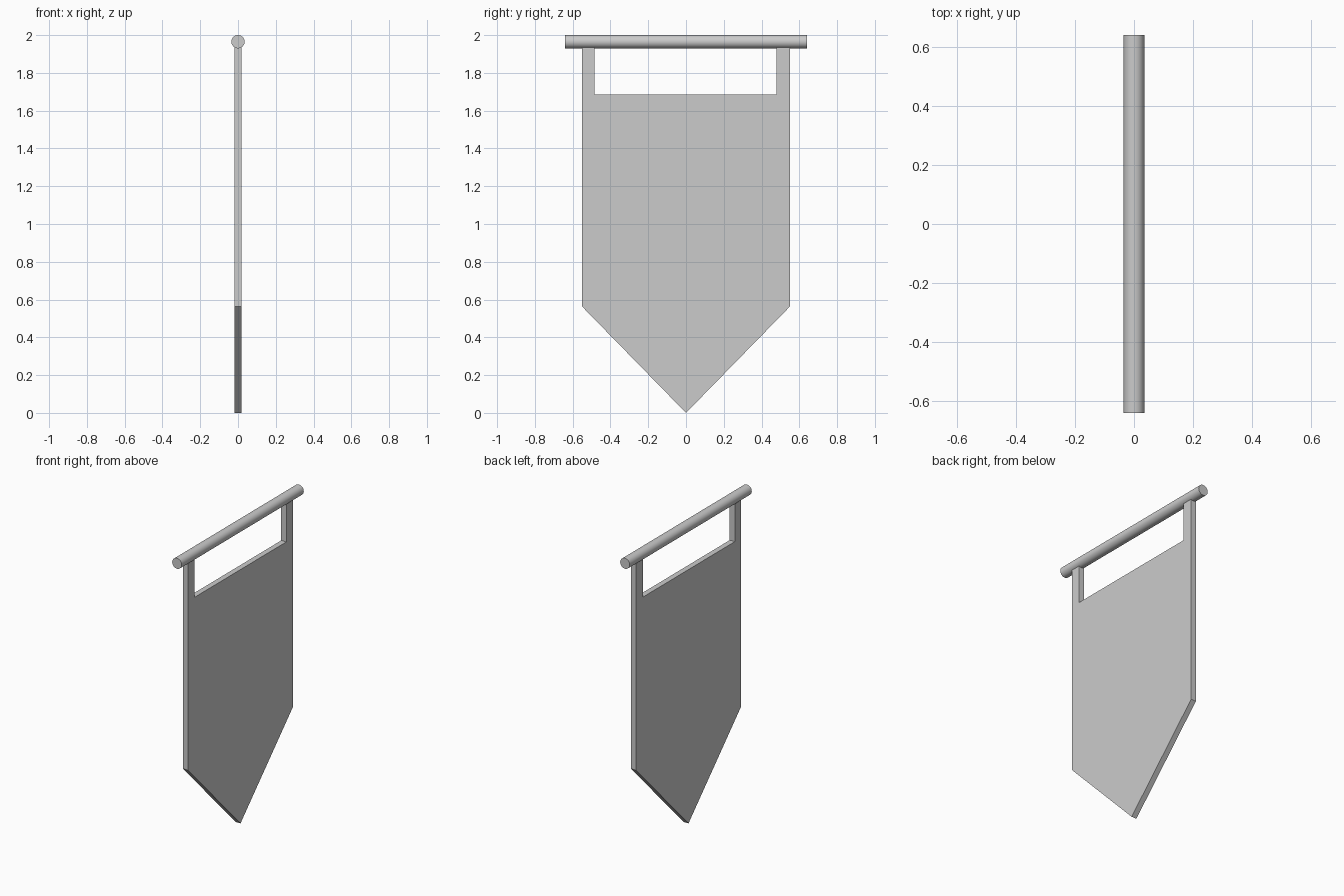
import bpy, bmesh, math

if "Cube" in bpy.data.objects:
    bpy.data.objects.remove(bpy.data.objects["Cube"])

# Pointed banner with two hanging straps: one profile in the y-z plane, extruded along x
HALF_T = 0.0185
profile = [(0, 0), (0.55, 0.563), (0.55, 1.945), (0.48, 1.945), (0.48, 1.685),
           (-0.485, 1.685), (-0.485, 1.945), (-0.55, 1.945), (-0.55, 0.563)]
bm = bmesh.new()
face = bm.faces.new([bm.verts.new((-HALF_T, y, z)) for y, z in profile])
ext = bmesh.ops.extrude_face_region(bm, geom=[face])
bmesh.ops.translate(bm, vec=(2 * HALF_T, 0, 0),
                    verts=[g for g in ext["geom"] if isinstance(g, bmesh.types.BMVert)])
bmesh.ops.recalc_face_normals(bm, faces=bm.faces)
mesh = bpy.data.meshes.new("banner")
bm.to_mesh(mesh)
bm.free()
banner = bpy.data.objects.new("banner", mesh)
bpy.context.collection.objects.link(banner)

# Horizontal hanging rod
bpy.ops.mesh.primitive_cylinder_add(vertices=32, radius=0.035, depth=1.28,
                                    location=(0, 0, 1.965),
                                    rotation=(math.pi / 2, 0, 0))
rod = bpy.context.object
rod.name = "hanging_rod"
bpy.ops.object.shade_smooth_by_angle(angle=math.radians(30))
